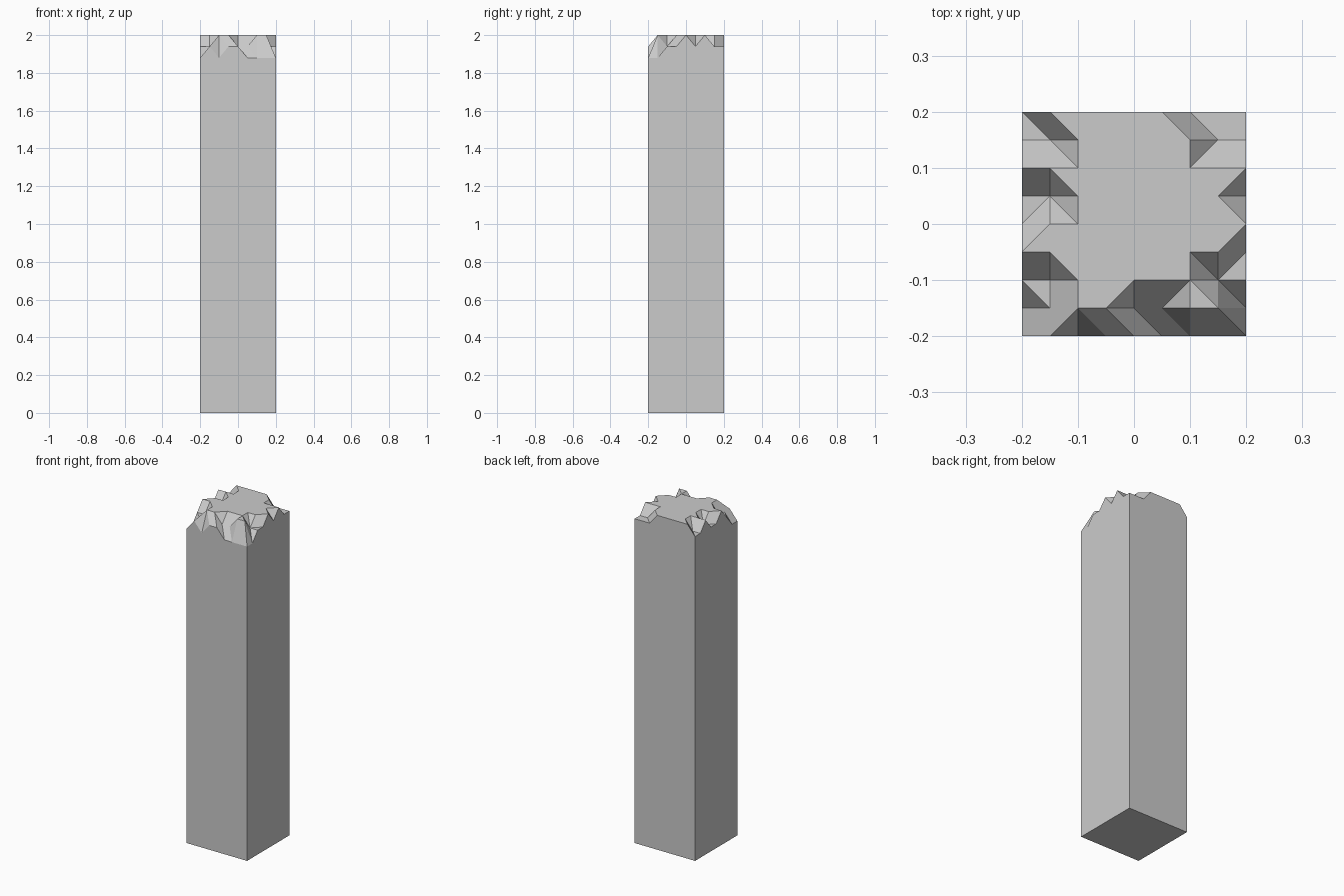
import bpy
import bmesh
import math

if "Cube" in bpy.data.objects:
    bpy.data.objects.remove(bpy.data.objects["Cube"])

N, CELL, TOP, STEP = 8, 0.05, 2.0, 0.06

# Broken top: chips missing at each grid point, one string per row, back to front
CHIPS = ["100000111",
         "110000011",
         "000000000",
         "110000001",
         "100000000",
         "000000001",
         "110000011",
         "210011002",
         "212112222"][::-1]

# Cells whose crease runs from front left to back right (x, y)
RISING = {(0, 4), (0, 3), (1, 0), (6, 6), (7, 5), (7, 3), (7, 2), (5, 1), (3, 1)}

bm = bmesh.new()


def point(i, j, z):
    return bm.verts.new(((i - N / 2) * CELL, (j - N / 2) * CELL, z))


grid = [[point(i, j, TOP - STEP * int(CHIPS[j][i])) for j in range(N + 1)]
        for i in range(N + 1)]

# Faceted top surface
for i in range(N):
    for j in range(N):
        a, b, c, d = grid[i][j], grid[i + 1][j], grid[i + 1][j + 1], grid[i][j + 1]
        if (i, j) in RISING:
            tris = ((a, b, c), (a, c, d))
        else:
            tris = ((a, b, d), (b, c, d))
        for t in tris:
            bm.faces.new(t)

# Straight sides, one face each, following the chipped rim
corners = [(0, 0), (N, 0), (N, N), (0, N)]
feet = [point(i, j, 0) for i, j in corners]
rims = [[grid[k][0] for k in range(N + 1)],
        [grid[N][k] for k in range(N + 1)],
        [grid[N - k][N] for k in range(N + 1)],
        [grid[0][N - k] for k in range(N + 1)]]
for s, rim in enumerate(rims):
    bm.faces.new([feet[s], feet[(s + 1) % 4]] + rim[::-1])

# Base
bm.faces.new(feet[::-1])

# Merge the coplanar facets
bmesh.ops.dissolve_limit(bm, angle_limit=math.radians(0.5),
                         verts=bm.verts[:], edges=bm.edges[:])
bmesh.ops.recalc_face_normals(bm, faces=bm.faces[:])

mesh = bpy.data.meshes.new("broken_pillar")
bm.to_mesh(mesh)
bm.free()
bpy.context.collection.objects.link(bpy.data.objects.new("broken_pillar", mesh))
